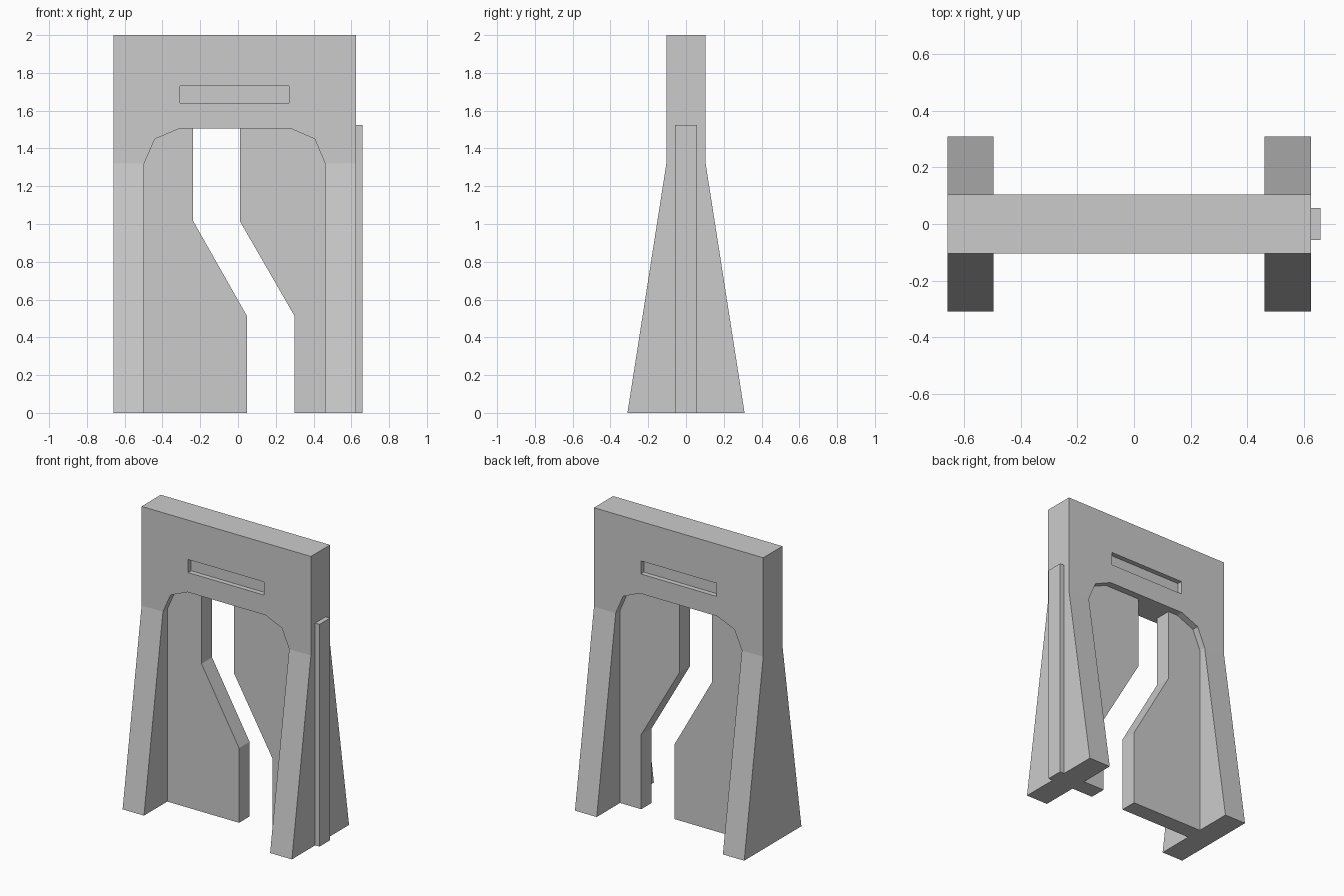
import bpy, bmesh

if "Cube" in bpy.data.objects:
    bpy.data.objects.remove(bpy.data.objects["Cube"])

def slab(name, outlines, half, foot=None):
    """Extrude joined front outlines (x, z) to y = -half..half; foot widens z = 0."""
    bm = bmesh.new()
    verts = {}
    for outline in outlines:
        for x, z in outline:
            if (x, z) not in verts:
                verts[x, z] = bm.verts.new((x, -half, z))
        bm.faces.new([verts[p] for p in outline])
    ext = bmesh.ops.extrude_face_region(bm, geom=bm.faces[:], use_keep_orig=True)
    for v in ext["geom"]:
        if isinstance(v, bmesh.types.BMVert):
            v.co.y = half
    if foot:
        for v in bm.verts:
            if v.co.z < 0.001:
                v.co.y = foot if v.co.y > 0 else -foot
    bmesh.ops.recalc_face_normals(bm, faces=bm.faces[:])
    mesh = bpy.data.meshes.new(name)
    bm.to_mesh(mesh)
    bm.free()
    obj = bpy.data.objects.new(name, mesh)
    bpy.context.collection.objects.link(obj)
    return obj

def box(name, x0, x1, y0, y1, z0, z1):
    bpy.ops.mesh.primitive_cube_add(
        size=1, location=((x0 + x1) / 2, (y0 + y1) / 2, (z0 + z1) / 2))
    obj = bpy.context.object
    obj.name = name
    obj.scale = (x1 - x0, y1 - y0, z1 - z0)
    return obj

# Arch frame: lintel with chamfered opening on two flared posts
L, R, LI, RI, S = -0.659, 0.626, -0.497, 0.461, 1.32
lintel = [(L, S), (LI, S), (-0.44, 1.45), (-0.31, 1.505), (0.28, 1.505),
          (0.406, 1.45), (RI, S), (R, S), (R, 2), (L, 2)]
left_post = [(L, 0), (LI, 0), (LI, S), (L, S)]
right_post = [(RI, 0), (R, 0), (R, S), (RI, S)]
frame = slab("arch_frame", [lintel, left_post, right_post], 0.104, 0.31)

# Shallow sign recess on front and back
for side, y in (("front", -0.12), ("back", 0.12)):
    cutter = box(side + "_recess_cutter", -0.306, 0.27, y - 0.05, y + 0.05, 1.64, 1.73)
    cutter.hide_render = True
    cutter.hide_viewport = True
    mod = frame.modifiers.new(side + "_recess", 'BOOLEAN')
    mod.operation = 'DIFFERENCE'
    mod.solver = 'EXACT'
    mod.object = cutter

# Sliding door leaves, the right one protruding through its post
slab("left_door", [[(-0.58, 0), (0.048, 0), (0.048, 0.512), (-0.237, 1.015),
                    (-0.237, 1.525), (-0.58, 1.525)]], 0.057)
slab("right_door", [[(0.659, 0), (0.659, 1.525), (0.01, 1.525), (0.01, 1.015),
                     (0.3, 0.512), (0.3, 0)]], 0.057)
